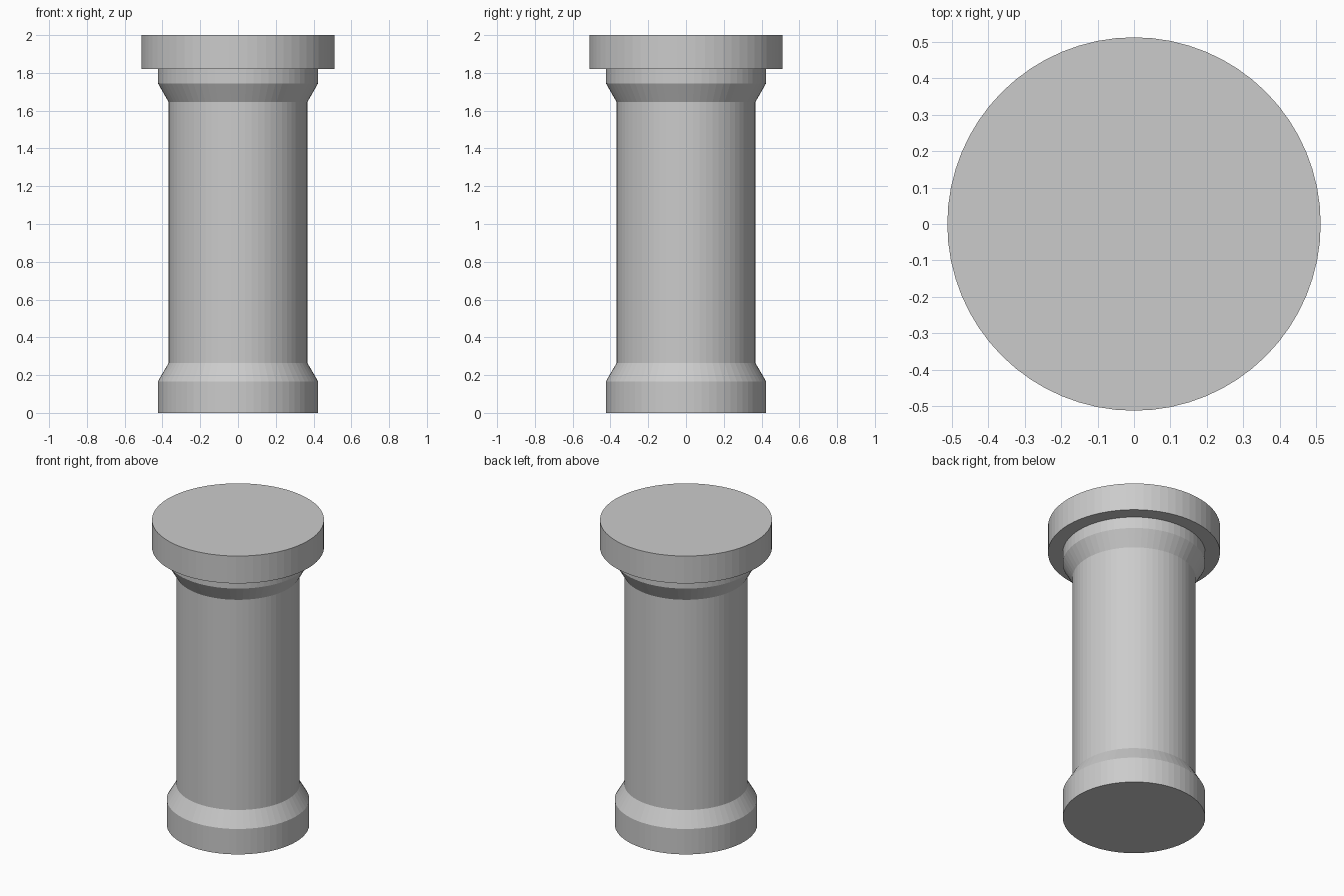
import bpy, bmesh, math

if "Cube" in bpy.data.objects:
    bpy.data.objects.remove(bpy.data.objects["Cube"])

SIDES = 64


def lathe(name, profile):
    """Closed solid turned about z from (radius, height) points, bottom to top."""
    bm = bmesh.new()
    rings = [[bm.verts.new((r * math.cos(2 * math.pi * i / SIDES),
                            r * math.sin(2 * math.pi * i / SIDES), z))
              for i in range(SIDES)] for r, z in profile]
    for low, high in zip(rings, rings[1:]):
        for i in range(SIDES):
            j = (i + 1) % SIDES
            bm.faces.new((low[i], low[j], high[j], high[i]))
    bm.faces.new(rings[0][::-1])
    bm.faces.new(rings[-1])
    mesh = bpy.data.meshes.new(name)
    bm.to_mesh(mesh)
    bm.free()
    obj = bpy.data.objects.new(name, mesh)
    bpy.context.collection.objects.link(obj)
    return obj


# Shaft with flared foot and flared collar, then the wide top slab
BASE_R, SHAFT_R, CAP_R = 0.424, 0.367, 0.512
lathe("column_shaft", [(BASE_R, 0), (BASE_R, 0.167), (SHAFT_R, 0.265),
                       (SHAFT_R, 1.645), (BASE_R, 1.745), (BASE_R, 1.82)])
lathe("column_cap", [(CAP_R, 1.82), (CAP_R, 2.0)])
